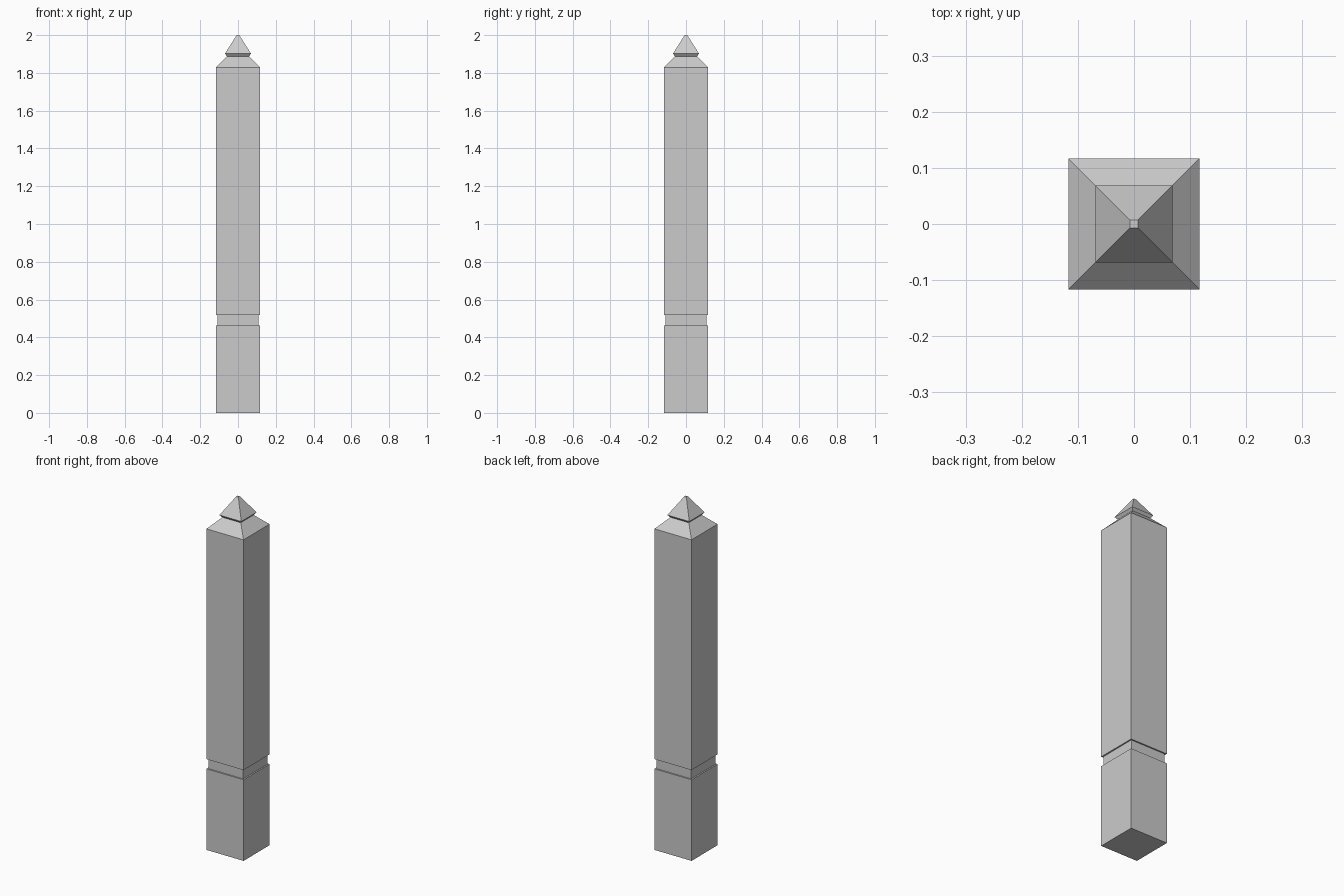
import bpy, bmesh

if "Cube" in bpy.data.objects:
    bpy.data.objects.remove(bpy.data.objects["Cube"])

# Square profile of the post: (half width, height) from bottom to top
PROFILE = [
    (0.117, 0.0), (0.117, 0.462),      # base block
    (0.109, 0.462), (0.109, 0.517),    # recessed band
    (0.117, 0.517), (0.117, 1.829),    # shaft
    (0.058, 1.888),                    # sloped shoulder
    (0.069, 1.902),                    # flared underside of the cap
    (0.007, 2.0),                      # pointed cap with tiny flat tip
]
CORNERS = [(-1, -1), (1, -1), (1, 1), (-1, 1)]


def square_loft(name, profile):
    bm = bmesh.new()
    rings = [[bm.verts.new((x * r, y * r, z)) for x, y in CORNERS] for r, z in profile]
    for low, high in zip(rings, rings[1:]):
        for i in range(4):
            j = (i + 1) % 4
            bm.faces.new((low[i], low[j], high[j], high[i]))
    bm.faces.new(rings[0][::-1])
    bm.faces.new(rings[-1])
    mesh = bpy.data.meshes.new(name)
    bm.to_mesh(mesh)
    bm.free()
    obj = bpy.data.objects.new(name, mesh)
    bpy.context.collection.objects.link(obj)
    return obj


square_loft("fence_post", PROFILE)
